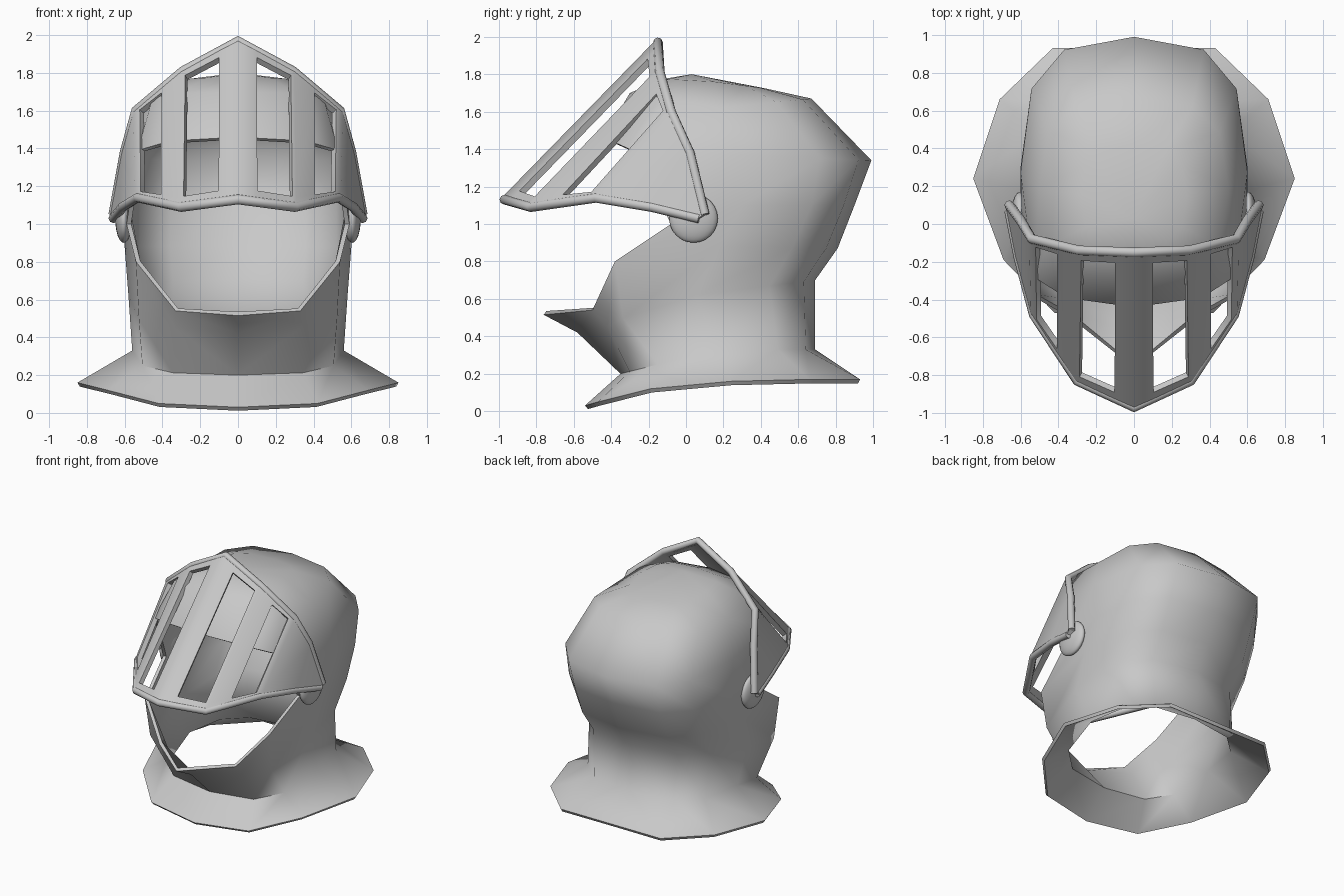
import bpy
import bmesh
from math import sin, cos, pi, radians
from mathutils import Vector

cube = bpy.data.objects.get("Cube")
if cube:
    bpy.data.objects.remove(cube, do_unlink=True)

steel = bpy.data.materials.new("grey_steel")
steel.use_nodes = True
GREY = (0.58, 0.58, 0.58, 1)
steel.diffuse_color = GREY
steel.node_tree.nodes["Principled BSDF"].inputs["Base Color"].default_value = GREY


def finish(obj, angle):
    """Apply modifiers, colour the part and smooth all but its sharp edges."""
    bpy.ops.object.select_all(action="DESELECT")
    obj.select_set(True)
    bpy.context.view_layer.objects.active = obj
    bpy.ops.object.convert(target="MESH")
    obj.data.materials.clear()
    obj.data.materials.append(steel)
    bpy.ops.object.shade_smooth_by_angle(angle=radians(angle))


def add_sheet(name, rows, is_open, thickness, offset, pole=None):
    """Loft half a sheet through rows of points, then mirror and thicken it."""
    bm = bmesh.new()
    grid = [[bm.verts.new(p) for p in row] for row in rows]
    for r in range(len(grid) - 1):
        low, high = grid[r], grid[r + 1]
        for c in range(len(low) - 1):
            if not is_open(r, c):
                bm.faces.new((low[c], low[c + 1], high[c + 1], high[c]))
    if pole:
        tip = bm.verts.new(pole)
        for a, b in zip(grid[-1], grid[-1][1:]):
            bm.faces.new((a, b, tip))
    loose = [v for v in bm.verts if not v.link_faces]
    bmesh.ops.delete(bm, geom=loose, context="VERTS")
    mesh = bpy.data.meshes.new(name)
    bm.to_mesh(mesh)
    bm.free()
    obj = bpy.data.objects.new(name, mesh)
    bpy.context.collection.objects.link(obj)
    mirror = obj.modifiers.new("mirror", "MIRROR")
    mirror.use_clip = True
    solid = obj.modifiers.new("thickness", "SOLIDIFY")
    solid.thickness = thickness
    solid.offset = offset
    finish(obj, 65)
    return obj


def power(value, exponent):
    return abs(value) ** exponent * (1 if value >= 0 else -1)


def half_ring(width, front, back, z_front, z_side, z_back):
    """Half a rounded cross-section, from front centre to back centre."""
    points = []
    for i in range(7):
        s = power(sin(pi * i / 6), 0.7) if 0 < i < 6 else 0
        c = power(cos(pi * i / 6), 0.7) if i != 3 else 0
        end = z_front if c > 0 else z_back
        points.append(Vector((width * s,
                              (front + back) / 2 - c * (back - front) / 2,
                              z_side + (end - z_side) * abs(c))))
    return points


# Helmet shell: collar, neck, chin guard and skull in one sheet
collar = [(0, -.54, .03), (.42, -.47, .05), (.69, -.19, .12), (.85, .24, .16),
          (.71, .66, .17), (.43, .93, .17), (0, .93, .17)]
neck = half_ring(.56, -.35, .69, .20, .33, .33)
throat = half_ring(.58, -.58, .69, .42, .62, .70)
jaw = half_ring(.60, -.45, .81, .60, .88, .87)
cheek = half_ring(.60, -.30, .90, 1.1, 1.1, 1.1)
brow = half_ring(.60, -.44, .99, 1.46, 1.37, 1.34)
crown = half_ring(.50, -.30, .67, 1.70, 1.62, 1.67)
cap = half_ring(.28, -.12, .42, 1.775, 1.76, 1.725)

# Points that shape the face opening
throat[1] = (.33, -.42, .45)
jaw[:3] = [(0, -.76, .515), (.33, -.50, .54), (.54, -.38, .80)]
cheek[2] = (.59, -.08, 1.0)
brow[1:3] = [(.36, -.39, 1.44), (.53, -.28, 1.39)]

add_sheet("helmet_shell",
          [collar, neck, throat, jaw, cheek, brow, crown, cap],
          lambda r, c: r in (3, 4) and c < 2, 0.025, -1, pole=(0, .03, 1.80))

# Raised visor: two edge curves joined by bars and cheek plates
upper = [Vector(p) for p in ((0, -.15, 1.97), (.29, -.14, 1.81), (.54, -.08, 1.60),
                             (.60, .02, 1.38), (.66, .10, 1.05))]
lower = [Vector(p) for p in ((0, -.97, 1.13), (.30, -.83, 1.09), (.53, -.48, 1.14),
                             (.61, -.18, 1.09), (.66, .07, 1.03))]


def along(path, t):
    i = min(int(t), len(path) - 2)
    return path[i].lerp(path[i + 1], t - i)


stations = [0, .32, .94, 1, 1.42, 1.88, 2, 3, 4]
visor_rows = [[along(lower, t).lerp(along(upper, t), v) for t in stations]
              for v in (0, .06, .94, 1)]
add_sheet("visor", visor_rows, lambda r, c: r == 1 and c in (1, 4), 0.035, 0)

# Rolled border around the visor
outline = upper + lower[::-1]
loop = outline + [Vector((-p.x, p.y, p.z)) for p in outline[::-1] if p.x > 0]
curve = bpy.data.curves.new("visor_border", "CURVE")
curve.dimensions = "3D"
curve.bevel_depth = 0.026
curve.bevel_resolution = 2
# Upper edge and lower edge run from side to side
for edge in (upper, lower):
    path = [Vector((-p.x, p.y, p.z)) for p in edge[:0:-1]] + edge
    spline = curve.splines.new("POLY")
    spline.points.add(len(path) - 1)
    for point, p in zip(spline.points, path):
        point.co = (*p, 1)
curve.use_fill_caps = True
border = bpy.data.objects.new("visor_border", curve)
bpy.context.collection.objects.link(border)
finish(border, 60)

# Round hinge bosses
for side, name in ((1, "left_hinge"), (-1, "right_hinge")):
    bpy.ops.mesh.primitive_uv_sphere_add(segments=20, ring_count=12, radius=1,
                                         location=(side * .605, .04, 1.03))
    hinge = bpy.context.object
    hinge.name = name
    hinge.scale = (.045, .13, .13)
    finish(hinge, 60)
